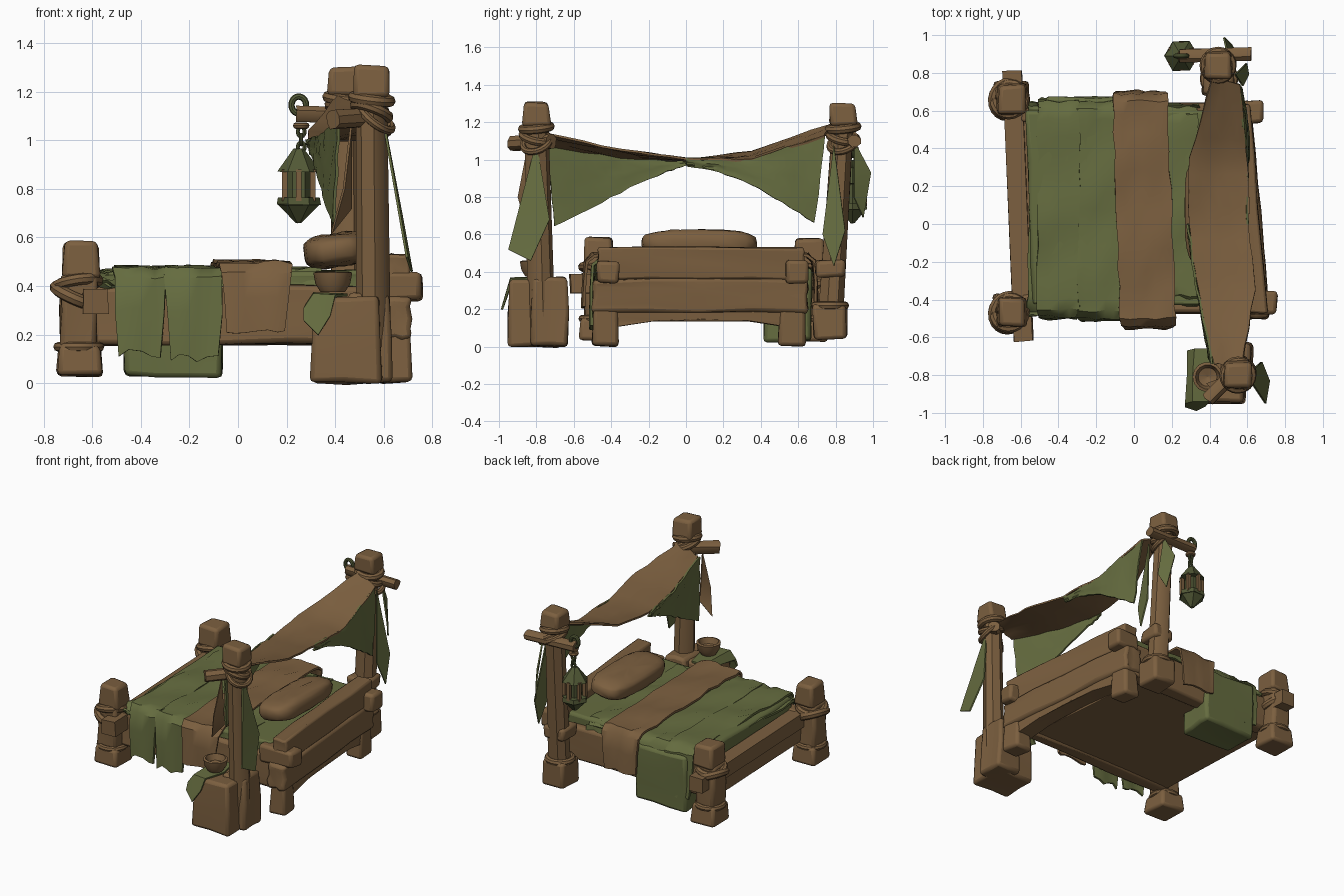
import bpy, bmesh, math, random
from mathutils import Vector, Matrix

if "Cube" in bpy.data.objects:
    bpy.data.objects.remove(bpy.data.objects["Cube"])

random.seed(4)


def material(name, rgb):
    m = bpy.data.materials.new(name)
    m.diffuse_color = (*rgb, 1)
    m.use_nodes = True
    m.node_tree.nodes["Principled BSDF"].inputs["Base Color"].default_value = m.diffuse_color
    return m


BROWN = material("worn brown", (0.2, 0.115, 0.05))
GREEN = material("moss green", (0.13, 0.15, 0.05))
DARK = material("dark moss", (0.085, 0.1, 0.037))


def finish(name, bm, *mats):
    bmesh.ops.recalc_face_normals(bm, faces=bm.faces)
    me = bpy.data.meshes.new(name)
    bm.to_mesh(me)
    bm.free()
    for m in mats:
        me.materials.append(m)
    ob = bpy.data.objects.new(name, me)
    bpy.context.collection.objects.link(ob)
    return ob


def jitter(bm, amount):
    for v in bm.verts:
        v.co += Vector([random.uniform(-amount, amount) for _ in range(3)])


def box(name, x, y, z, mat=BROWN, bevel=0.02, rough=0.008, top=1.0, cuts=0, arch=0.0, skew=0.0):
    """Hand-hewn block between ranges; top scales the upper end, arch lifts the lower middle."""
    bm = bmesh.new()
    bmesh.ops.create_cube(bm, size=1)
    if cuts:
        bmesh.ops.subdivide_edges(bm, edges=bm.edges[:], cuts=cuts, use_grid_fill=True)
    for v in bm.verts:
        s = top if v.co.z > 0.4 else 1
        lift = arch * (1 - 4 * v.co.y ** 2) if v.co.z < -0.4 else 0
        py = (y[0] + y[1]) / 2 + v.co.y * s * (y[1] - y[0])
        v.co = Vector(((x[0] + x[1]) / 2 + v.co.x * s * (x[1] - x[0]) + skew * (py + 0.43), py,
                       (z[0] + z[1]) / 2 + v.co.z * (z[1] - z[0]) + lift))
    jitter(bm, rough)
    ob = finish(name, bm, mat)
    b = ob.modifiers.new("bevel", 'BEVEL')
    b.width, b.segments, b.limit_method = bevel, 2, 'ANGLE'
    return ob


def rod(name, a, b, r0, r1=None, sides=8, mat=BROWN, rough=0.004):
    a, b = Vector(a), Vector(b)
    bm = bmesh.new()
    bmesh.ops.create_cone(bm, cap_ends=True, segments=sides, radius1=r0,
                          radius2=r0 if r1 is None else r1, depth=(b - a).length)
    bm.transform(Matrix.Rotation(math.pi / sides, 4, 'Z'))
    bm.transform(Matrix.Translation((a + b) / 2) @ (b - a).to_track_quat('Z', 'Y').to_matrix().to_4x4())
    jitter(bm, rough)
    return finish(name, bm, mat)


def rope(name, c, rx, ry, tilt=(0, 0, 0), thick=0.02, mat=BROWN):
    """Closed elliptical loop with round section."""
    bm, n, k = bmesh.new(), 20, 8
    rings = []
    for i in range(n):
        t = 2 * math.pi * i / n
        rings.append([bm.verts.new(((rx + thick * math.cos(u)) * math.cos(t),
                                    (ry + thick * math.cos(u)) * math.sin(t), thick * math.sin(u)))
                      for u in [2 * math.pi * j / k for j in range(k)]])
    for i in range(n):
        for j in range(k):
            p, q = rings[i], rings[(i + 1) % n]
            bm.faces.new((p[j], q[j], q[(j + 1) % k], p[(j + 1) % k]))
    for axis, ang in zip('XYZ', tilt):
        bm.transform(Matrix.Rotation(ang, 4, axis))
    bm.transform(Matrix.Translation(c))
    return finish(name, bm, mat)


def sheet(name, rows, mat, thick=0.012, rough=0.0):
    """Cloth from equal rows of points, thickened."""
    bm = bmesh.new()
    grid = [[bm.verts.new(p) for p in r] for r in rows]
    for r, s in zip(grid, grid[1:]):
        for j in range(len(r) - 1):
            bm.faces.new((r[j], r[j + 1], s[j + 1], s[j]))
    jitter(bm, rough)
    bmesh.ops.recalc_face_normals(bm, faces=bm.faces)
    bmesh.ops.solidify(bm, geom=bm.faces[:], thickness=thick)
    return finish(name, bm, mat)


def drape(name, x0, x1, y0, y1, top, hem0, hem1, mat, skew=0.0, ragged=0.02, rough=0.008):
    """Blanket lying across the bed with both ends hanging to the hem heights."""
    rows, n = [], max(3, round((x1 - x0) / 0.05))
    for i in range(n + 1):
        x = x0 + (x1 - x0) * i / n
        h0, h1 = hem0 + random.uniform(0, ragged), hem1 + random.uniform(0, ragged)
        prof = [(y0 - 0.015, h0), (y0 - 0.01, (h0 + top) / 2), (y0, top - 0.04), (y0 + 0.04, top)]
        prof += [(y0 + (y1 - y0) * k / 12, top + 0.006 * math.sin(5 * k + 9 * x)) for k in range(1, 12)]
        prof += [(y1 - 0.04, top), (y1, top - 0.04), (y1 + 0.01, (h1 + top) / 2), (y1 + 0.015, h1)]
        pinch = [0.12 * max(0, top - 0.03 - z) / top for _, z in prof]
        rows.append([(x + skew * y + ((x0 + x1) / 2 - x) * 2.5 * p, y, z) for (y, z), p in zip(prof, pinch)])
    return sheet(name, rows, mat, 0.015, rough)


def pennant(name, tip, left, low, right, mat=GREEN):
    """Hanging scrap of cloth with a ragged lower point."""
    t, l, b, r = map(Vector, (tip, left, low, right))
    mid = (l + r) / 2
    sheet(name, [[t + (l - t) * 0.1, t, t + (r - t) * 0.1],
                 [t.lerp(l, .5), t.lerp(mid, .5), t.lerp(r, .5)], [l, mid, r],
                 [l.lerp(b, .9), b, r.lerp(b, .9)]], mat, 0.01)


# Bed frame: floor, side rails, foot beam, head planks set slightly askew
box("bed_floor", (-0.62, 0.63), (-0.44, 0.6), (0.17, 0.36), rough=0.004, skew=-0.05)
for y, x1, end in ((-0.42, 0.6, 0.76), (0.59, 0.55, 0.68)):
    box("side_rail", (-0.6, x1), (y - 0.05, y + 0.05), (0.16, 0.4), cuts=2)
    box("rail_end", (0.5, end), (y - 0.06, y + 0.06), (0.34, 0.46))
rod("foot_beam", (-0.585, -0.62, 0.335), (-0.645, 0.81, 0.335), 0.072, sides=4)
box("lower_head_plank", (0.57, 0.71), (-0.5, 0.65), (0.18, 0.36), cuts=3, skew=-0.085)
box("head_skirt", (0.57, 0.69), (-0.42, 0.58), (0.1, 0.24), cuts=3, arch=0.05, rough=0.004, skew=-0.085)
box("upper_head_plank", (0.59, 0.7), (-0.47, 0.63), (0.36, 0.53), cuts=3, skew=-0.085)

# Head legs and foot posts with collars and rope loops
for y in (-0.43, 0.57):
    box("head_leg", (0.58, 0.71), (y - 0.075, y + 0.075), (0.0, 0.3), top=0.8, skew=-0.085)
for y in (-0.47, 0.66):
    box("foot_post_base", (-0.75, -0.56), (y - 0.1, y + 0.1), (0.03, 0.16), top=0.9)
    box("foot_post", (-0.73, -0.58), (y - 0.075, y + 0.075), (0.14, 0.45), cuts=1)
    box("foot_post_cap", (-0.725, -0.57), (y - 0.08, y + 0.08), (0.43, 0.58), top=0.9)
    rope("foot_post_collar", (-0.655, y, 0.15), 0.085, 0.085, thick=0.02)
    rope("foot_rope", (-0.665, y, 0.36), 0.09, 0.09, (0.15, 0.4, 0), 0.027)
    rope("foot_rope", (-0.66, y, 0.41), 0.085, 0.085, (-0.2, -0.15, 0), 0.024)

# Bedding
box("mattress", (-0.54, 0.56), (-0.43, 0.6), (0.34, 0.465), GREEN, 0.03, cuts=3, skew=-0.03)
drape("blanket_corner", -0.56, -0.5, -0.47, 0.63, 0.45, 0.4, 0.38, GREEN)
drape("blanket_left_fold", -0.51, -0.29, -0.49, 0.65, 0.475, 0.1, 0.1, GREEN, ragged=0.04)
drape("blanket_middle_fold", -0.3, -0.06, -0.5, 0.65, 0.475, 0.09, 0.1, GREEN, ragged=0.04)
drape("blanket_head_part", -0.07, 0.34, -0.42, 0.62, 0.47, 0.4, 0.4, GREEN)
drape("throw", -0.09, 0.2, -0.54, 0.69, 0.498, 0.2, 0.2, BROWN, skew=-0.035)
box("blanket_bundle", (-0.47, -0.07), (0.42, 0.67), (0.03, 0.42), GREEN, cuts=2)
bm = bmesh.new()
bmesh.ops.create_uvsphere(bm, u_segments=24, v_segments=14, radius=1)
for v in bm.verts:
    sq = [math.copysign(abs(c) ** 0.6, c) for c in v.co]
    v.co = Vector((sq[0] * 0.135, sq[1] * 0.31, sq[2] * 0.07))
jitter(bm, 0.004)
bm.transform(Matrix.Translation((0.405, 0.07, 0.548)) @ Matrix.Rotation(-0.15, 4, 'Y'))
finish("pillow", bm, BROWN)

# Canopy posts: base, shaft, cap, lashings
for x, y, bx, by in ((0.55, -0.8, 0.56, -0.77), (0.445, 0.84, 0.45, 0.77)):
    rod("canopy_post", (bx, by, 0.1), (x, y, 1.22), 0.072, 0.062, 8)
    box("canopy_post_cap", (x - 0.075, x + 0.075), (y - 0.075, y + 0.075), (1.18, 1.305), top=0.92)
    rope("post_rope", (x, y, 1.17), 0.075, 0.075, (0.1, 0.12, 0), 0.024)
    rope("post_rope", (x, y, 1.12), 0.072, 0.075, (-0.2, 0.35, 0), 0.022)
    rope("post_rope", (x + 0.02, y, 1.09), 0.075, 0.075, (0.3, 0.65, 0), 0.018)
box("post_base", (0.36, 0.54), (0.68, 0.86), (0.04, 0.22))
rope("post_base_collar", (0.45, 0.77, 0.22), 0.08, 0.08, thick=0.022)
box("post_joint", (0.37, 0.53), (0.69, 0.85), (0.37, 0.46))
rod("front_peg", (0.39, -0.93, 1.085), (0.6, -0.72, 1.1), 0.042)
rod("back_peg", (0.24, 0.89, 1.11), (0.62, 0.9, 1.1), 0.036)

# Canopy: brown top strip with a green flap hanging from one edge at each end
outer = [(0.57, -0.75, 1.14), (0.64, -0.35, 1.06), (0.61, 0, 1.01), (0.6, 0.35, 1.0), (0.56, 0.74, 1.13)]
inner = [(0.42, -0.74, 1.08), (0.34, -0.35, 1.02), (0.29, 0, 1.0), (0.29, 0.35, 1.05), (0.42, 0.77, 1.19)]
front_low = [(0.40, -0.7, 0.64), (0.37, -0.5, 0.74), (0.34, -0.3, 0.85), (0.31, -0.1, 0.94), (0.3, 0.0, 0.97)]
back_low = [(0.6, 0.0, 0.96), (0.6, 0.17, 0.935), (0.61, 0.35, 0.87), (0.61, 0.52, 0.77), (0.58, 0.69, 0.66)]


def along(pts, t):
    i = min(int(t), 3)
    return Vector(pts[i]).lerp(Vector(pts[i + 1]), t - i)


def ruled(name, first, second, mat):
    rows = []
    for i in range(17):
        a, b = first(i / 4), second(i / 4)
        rows.append([a.lerp(b, j / 6) for j in range(7)])
    sheet(name, rows, mat, 0.012, 0.005)


ruled("canopy_top", lambda t: along(outer, t), lambda t: along(inner, t), BROWN)
ruled("canopy_front_flap", lambda t: along(inner, t / 2), lambda t: along(front_low, t), GREEN)
ruled("canopy_back_flap", lambda t: along(outer, 2 + t / 2), lambda t: along(back_low, t), GREEN)

# Pennants tied to the posts
pennant("front_pennant", (0.6, -0.8, 1.1), (0.68, -0.73, 0.68), (0.72, -0.83, 0.46), (0.7, -0.95, 0.52))
pennant("front_strip", (0.47, -0.85, 1.06), (0.44, -0.9, 0.8), (0.39, -0.85, 0.62), (0.47, -0.82, 0.72), BROWN)
pennant("back_pennant", (0.54, 0.79, 1.08), (0.58, 0.73, 0.6), (0.61, 0.79, 0.43), (0.6, 0.85, 0.62))
pennant("back_outer_pennant", (0.5, 0.9, 1.1), (0.55, 0.9, 0.8), (0.52, 0.95, 0.69), (0.48, 0.99, 0.93))

# Night stand with cloth and bowl
box("night_stand", (0.3, 0.59), (-0.95, -0.67), (0.0, 0.355), top=0.93, cuts=1)
box("front_post_base", (0.45, 0.63), (-0.83, -0.63), (0.0, 0.37), top=0.92, cuts=1)
sheet("stand_cloth", [[(0.28, -0.67, 0.3), (0.32, -0.66, 0.37), (0.42, -0.66, 0.37)],
                      [(0.28, -0.8, 0.33), (0.31, -0.8, 0.375), (0.45, -0.8, 0.37)],
                      [(0.27, -0.95, 0.31), (0.31, -0.94, 0.37), (0.4, -0.94, 0.365)],
                      [(0.27, -0.97, 0.26), (0.33, -0.99, 0.2), (0.38, -0.965, 0.28)]], GREEN)
bm = bmesh.new()
profile = [(0.001, 0.375), (0.05, 0.375), (0.072, 0.41), (0.08, 0.455), (0.065, 0.46), (0.05, 0.42), (0.001, 0.405)]
vs = [bm.verts.new((r, 0, z)) for r, z in profile]
es = [bm.edges.new(p) for p in zip(vs, vs[1:])]
bmesh.ops.spin(bm, geom=vs + es, axis=(0, 0, 1), cent=(0, 0, 0), angle=2 * math.pi, steps=14, use_merge=True)
bm.transform(Matrix.Translation((0.39, -0.81, 0)))
finish("bowl", bm, BROWN)

# Hanging lantern
L = Vector((0.25, 0.89, 0))
at = lambda z, dx=0, dy=0: L + Vector((dx, dy, z))
rope("lantern_hook", at(1.145), 0.03, 0.035, (math.pi / 2, 0, 0), 0.013, DARK)
rope("lantern_knot", at(1.06, 0.01), 0.02, 0.02, thick=0.014)
for i in range(3):
    rope("chain_link", at(1.035 - i * 0.032, 0.01), 0.014, 0.02, (math.pi / 2, 0, i * 1.57), 0.008, DARK)
rod("lantern_roof", at(0.87), at(0.965), 0.09, 0.02, 6, DARK, 0.002)
rod("lantern_glass", at(0.76), at(0.87), 0.05, 0.05, 6, DARK, 0)
for i in range(6):
    a = math.pi / 6 + i * math.pi / 3
    d = (0.066 * math.cos(a), 0.066 * math.sin(a))
    rod("lantern_bar", at(0.75, *d), at(0.88, *d), 0.016, sides=4, rough=0)
rod("lantern_rim", at(0.735), at(0.765), 0.09, 0.085, 6, DARK, 0.002)
rod("lantern_bottom", at(0.66), at(0.735), 0.012, 0.085, 6, DARK, 0.002)

# Soft shading with kept creases
bpy.ops.object.select_all(action='SELECT')
bpy.context.view_layer.objects.active = bpy.context.selected_objects[0]
bpy.ops.object.shade_smooth_by_angle(angle=math.radians(40))
